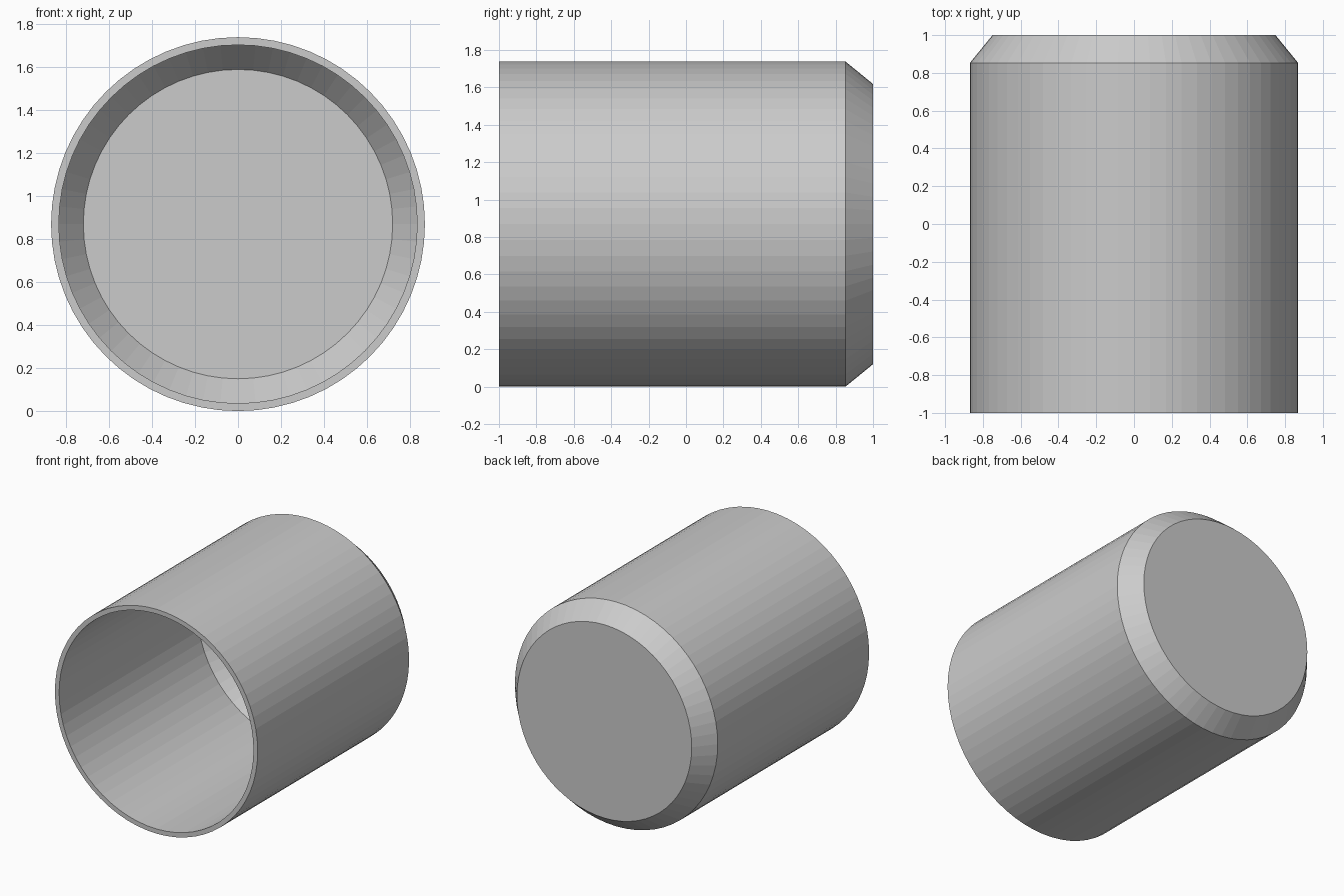
import bpy, bmesh
from math import cos, sin, tau

if "Cube" in bpy.data.objects:
    bpy.data.objects.remove(bpy.data.objects["Cube"])

SIDES = 64
CENTRE_Z = 0.869

# Cup cross-section as (y, radius): outer shell, closed back, inner shell
profile = [
    (-1.0, 0.833), (-1.0, 0.869), (0.853, 0.869), (1.0, 0.749),
    (0.83, 0.719), (0.69, 0.833),
]

bm = bmesh.new()
rings = [[bm.verts.new((r * cos(tau * i / SIDES), y, CENTRE_Z + r * sin(tau * i / SIDES)))
          for i in range(SIDES)] for y, r in profile]


def bridge(a, b):
    for i in range(SIDES):
        j = (i + 1) % SIDES
        bm.faces.new((a[i], a[j], b[j], b[i]))


# Rim, outer wall, outer chamfer
for k in range(3):
    bridge(rings[k], rings[k + 1])
# Outer back disc and inner floor disc
bm.faces.new(rings[3])
bm.faces.new(rings[4])
# Inner chamfer and inner wall
bridge(rings[4], rings[5])
bridge(rings[5], rings[0])

bmesh.ops.recalc_face_normals(bm, faces=bm.faces)
mesh = bpy.data.meshes.new("chamfered_cup")
bm.to_mesh(mesh)
bm.free()
cup = bpy.data.objects.new("chamfered_cup", mesh)
bpy.context.collection.objects.link(cup)
